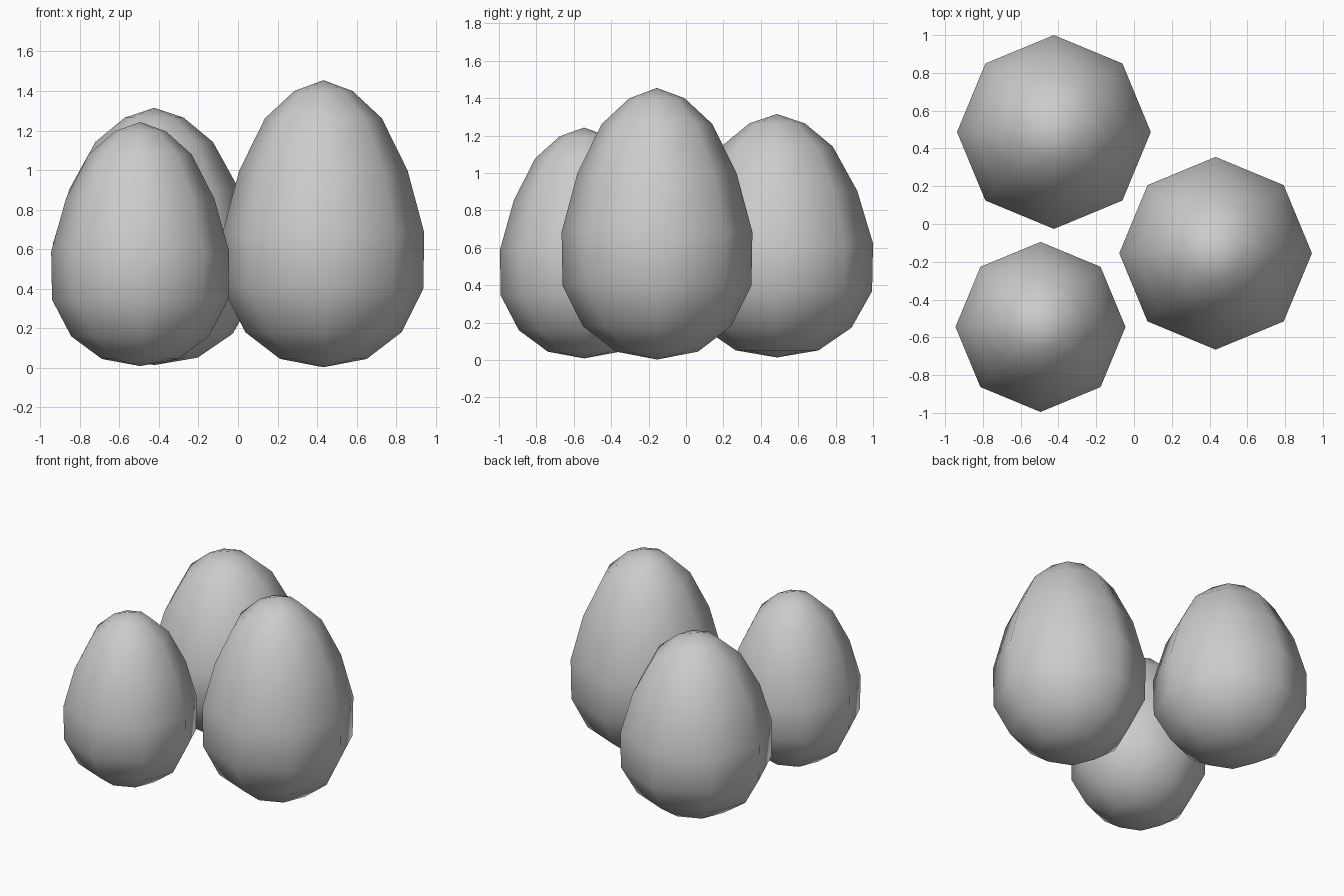
import bpy, bmesh
from math import cos, sin, pi

if "Cube" in bpy.data.objects:
    bpy.data.objects.remove(bpy.data.objects["Cube"])

# Egg profile: (fraction of widest radius, fraction of height)
PROFILE = [(0.43, 0.029), (0.775, 0.122), (0.99, 0.272), (1.0, 0.469),
           (0.835, 0.685), (0.58, 0.867), (0.29, 0.962)]
SIDES = 8


def egg(name, x, y, radius, bottom, top):
    height = top - bottom
    bm = bmesh.new()
    rings = [[bm.verts.new((r * radius * cos(2 * pi * i / SIDES),
                            r * radius * sin(2 * pi * i / SIDES),
                            h * height)) for i in range(SIDES)]
             for r, h in PROFILE]
    low = bm.verts.new((0, 0, 0))
    high = bm.verts.new((0, 0, height))
    for i in range(SIDES):
        j = (i + 1) % SIDES
        bm.faces.new((low, rings[0][j], rings[0][i]))
        for a, b in zip(rings, rings[1:]):
            bm.faces.new((a[i], a[j], b[j], b[i]))
        bm.faces.new((rings[-1][i], rings[-1][j], high))
    for f in bm.faces:
        f.smooth = True
    mesh = bpy.data.meshes.new(name)
    bm.to_mesh(mesh)
    bm.free()
    obj = bpy.data.objects.new(name, mesh)
    obj.location = (x, y, bottom)
    bpy.context.collection.objects.link(obj)


# Three eggs standing in a cluster
egg("large_egg", 0.432, -0.155, 0.51, 0.003, 1.455)
egg("medium_egg", -0.424, 0.487, 0.513, 0.014, 1.315)
egg("small_egg", -0.495, -0.545, 0.45, 0.009, 1.243)
